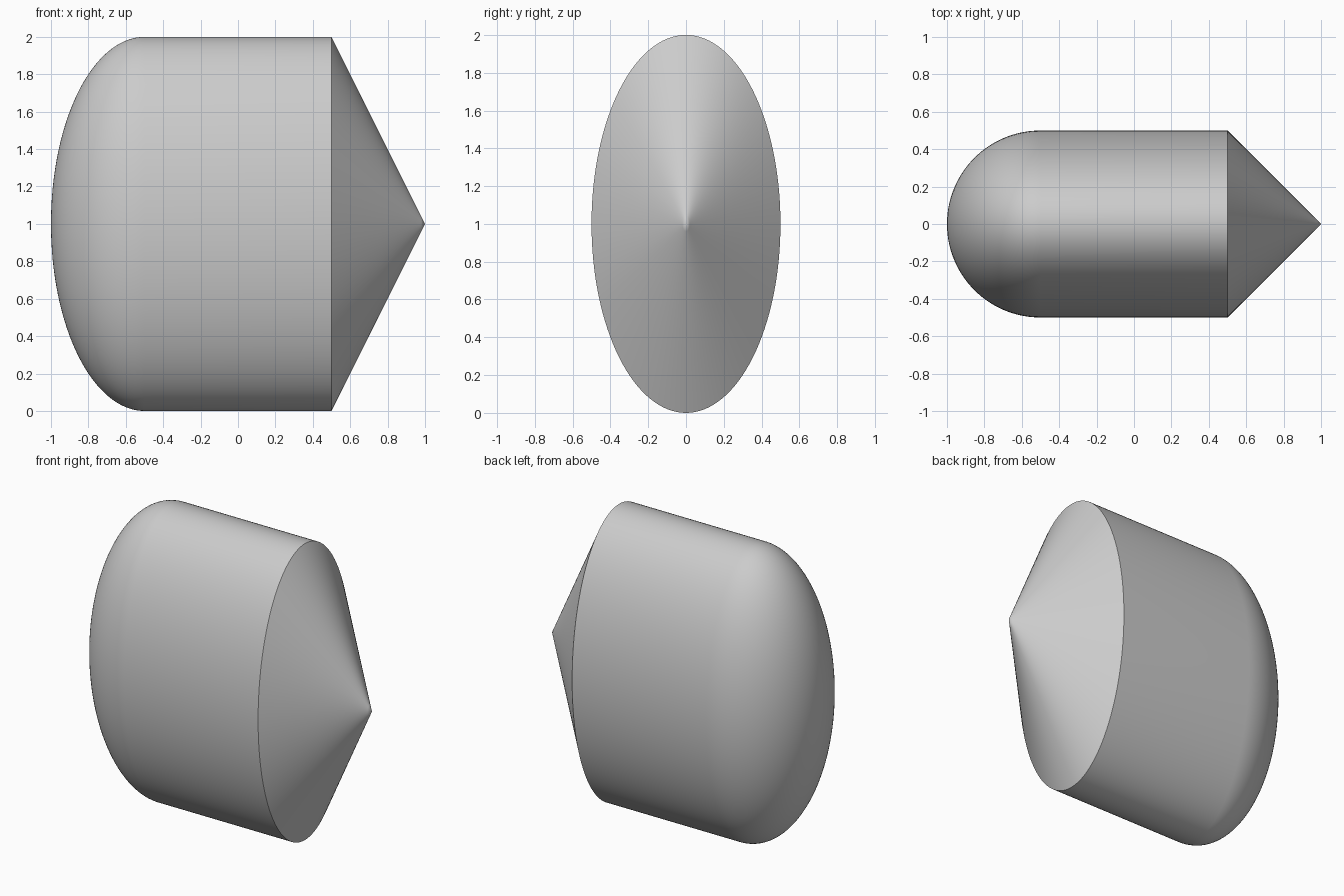
import bpy
import bmesh
import math
from mathutils import Matrix, Vector

SEGMENTS = 128
RADIUS = 0.5

cube = bpy.data.objects.get("Cube")
if cube:
    bpy.data.objects.remove(cube, do_unlink=True)

# Single flat colour
grey = bpy.data.materials.new("light_grey")
grey.use_nodes = True
colour = (0.6, 0.6, 0.6, 1)
grey.diffuse_color = colour
grey.node_tree.nodes["Principled BSDF"].inputs["Base Color"].default_value = colour


def lathe(name, profile):
    """Spin (x, radius) points around the x axis, then stretch to an oval section."""
    bm = bmesh.new()
    verts = [bm.verts.new((x, 0, r)) for x, r in profile]
    edges = [bm.edges.new(pair) for pair in zip(verts, verts[1:])]
    bmesh.ops.spin(bm, geom=verts + edges, cent=(0, 0, 0), axis=(1, 0, 0),
                   angle=math.tau, steps=SEGMENTS)
    bmesh.ops.remove_doubles(bm, verts=bm.verts, dist=0.0001)
    bmesh.ops.transform(bm, verts=bm.verts,
                        matrix=Matrix.Translation((0, 0, 1)) @ Matrix.Diagonal((1, 1, 2, 1)))
    bmesh.ops.recalc_face_normals(bm, faces=bm.faces)
    # Make sure the shell faces outwards
    face = max(bm.faces, key=lambda f: f.calc_area())
    if face.normal.dot(face.calc_center_median() - Vector((0, 0, 1))) < 0:
        bmesh.ops.reverse_faces(bm, faces=bm.faces)

    mesh = bpy.data.meshes.new(name)
    bm.to_mesh(mesh)
    bm.free()
    mesh.materials.append(grey)
    obj = bpy.data.objects.new(name, mesh)
    bpy.context.collection.objects.link(obj)
    bpy.ops.object.select_all(action='DESELECT')
    obj.select_set(True)
    bpy.context.view_layer.objects.active = obj
    bpy.ops.object.shade_smooth_by_angle(angle=math.radians(30))
    return obj


# Barrel with a rounded end: quarter-circle profile running into a straight side
steps = 32
dome = [(-0.5 - RADIUS * math.cos(a), RADIUS * math.sin(a))
        for a in (math.pi / 2 * i / steps for i in range(steps + 1))]
lathe("rounded_barrel", dome + [(0.5, RADIUS)])

# Conical tip, with a small ring by the apex to keep its shading crisp
lathe("cone_tip", [(0.5, RADIUS), (0.75, RADIUS / 2), (0.98, 0.02), (1, 0)])
